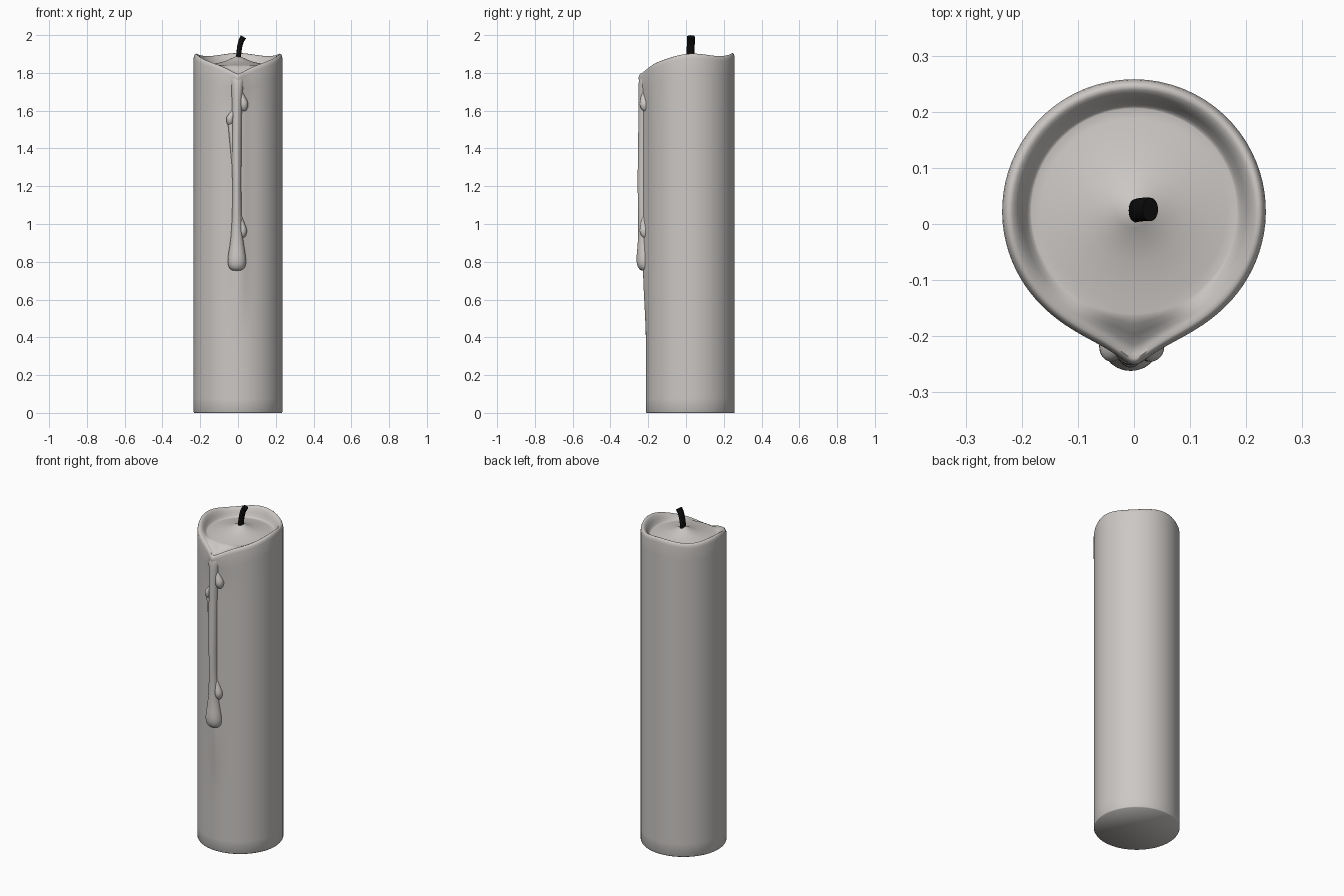
import bpy, bmesh, math

if "Cube" in bpy.data.objects:
    bpy.data.objects.remove(bpy.data.objects["Cube"])

CY, R = 0.023, 0.235          # body centre in y, body radius


def material(name, col):
    m = bpy.data.materials.new(name)
    m.diffuse_color = (*col, 1)
    m.use_nodes = True
    m.node_tree.nodes["Principled BSDF"].inputs["Base Color"].default_value = m.diffuse_color
    return m


wax = material("warm grey wax", (0.60, 0.575, 0.555))
black = material("black wick", (0.004, 0.004, 0.004))


def loft(name, rings, mat, subsurf=0):
    """Skin closed rings of points and cap both ends."""
    bm = bmesh.new()
    vs = [[bm.verts.new(p) for p in ring] for ring in rings]
    n = len(vs[0])
    for a, b in zip(vs, vs[1:]):
        for i in range(n):
            j = (i + 1) % n
            bm.faces.new((a[i], a[j], b[j], b[i]))
    bm.faces.new(vs[0][::-1])
    bm.faces.new(vs[-1])
    bmesh.ops.recalc_face_normals(bm, faces=bm.faces)
    me = bpy.data.meshes.new(name)
    bm.to_mesh(me)
    bm.free()
    me.shade_smooth()
    me.set_sharp_from_angle(angle=math.radians(60))
    me.materials.append(mat)
    ob = bpy.data.objects.new(name, me)
    bpy.context.collection.objects.link(ob)
    if subsurf:
        mod = ob.modifiers.new("smooth", 'SUBSURF')
        mod.levels = mod.render_levels = subsurf
    return ob


def tube(name, path, mat, sides=12, subsurf=1, tilt=0):
    """Upright tube through (x, y, z, rx, ry) stations."""
    rings = []
    for k, (x, y, z, rx, ry) in enumerate(path):
        t = tilt * k / (len(path) - 1)
        ring = []
        for i in range(sides):
            a = math.tau * i / sides
            ring.append((x + rx * math.cos(a), y + ry * math.sin(a),
                         z - t * rx * math.cos(a)))
        rings.append(ring)
    return loft(name, rings, mat, subsurf)


# Candle body: angle phi is measured from the front, denser near the spout
N = 96
phis = []
for i in range(N):
    t = -1 + 2 * i / N
    phis.append(math.copysign(math.pi * abs(t) ** 1.5, t))


def crest(p):
    p = abs(p)
    return 1.897 + 0.008 * math.cos(4 * p) - 0.11 * math.exp(-(p / 0.6) ** 1.3)


def smooth(a, b, x):
    x = min(1, max(0, (x - a) / (b - a)))
    return x * x * (3 - 2 * x)


def outer(p, z):
    lip = 0.05 * math.exp(-math.sqrt(p * p + 0.0016) / 0.17) * smooth(1.6, 1.78, z)
    swell = 0.016 * math.exp(-(p / 0.2) ** 2) * smooth(0.35, 0.8, z)
    return R + max(lip, swell)


def ring(fn):
    pts = []
    for p in phis:
        r, z = fn(p)
        pts.append((r * math.sin(p), CY - r * math.cos(p), z))
    return pts


rings = [ring(lambda p: (R - 0.003, 0)), ring(lambda p: (R, 0.005))]
for k in range(1, 25):
    f = k / 24
    rings.append(ring(lambda p: (outer(p, f * (crest(p) - 0.025)),
                                 f * (crest(p) - 0.025))))
# rolled rim
for inset, drop in ((0.002, 0.013), (0.006, 0.004), (0.012, 0), (0.019, 0.003)):
    rings.append(ring(lambda p: (outer(p, 1.78) - inset, crest(p) - drop)))
# slope from the rim to the pool
FLOOR, RF = 1.84, 0.183
for f in (0.25, 0.5, 0.75, 0.92):
    s = f * f * (3 - 2 * f)
    rings.append(ring(lambda p: (
        (outer(p, 1.78) - 0.019) * (1 - f) + RF * f,
        (crest(p) - 0.003) * (1 - s) + FLOOR * s)))
# pool floor rising to the wick
for r, z in ((RF, FLOOR), (0.165, 1.842), (0.13, 1.848), (0.09, 1.856),
             (0.055, 1.867), (0.03, 1.879), (0.012, 1.888)):
    rings.append(ring(lambda p: (r, z)))
loft("candle_body", rings, wax)

# Main wax drip running down the front
tube("main_drip", [
    (0, -0.205, 1.795, 0.03, 0.03), (-0.002, -0.212, 1.77, 0.042, 0.04),
    (-0.004, -0.218, 1.72, 0.031, 0.036), (-0.006, -0.22, 1.6, 0.027, 0.033),
    (-0.008, -0.222, 1.4, 0.027, 0.033), (-0.006, -0.225, 1.2, 0.024, 0.034),
    (-0.006, -0.222, 1.05, 0.025, 0.032), (-0.006, -0.22, 0.92, 0.033, 0.034),
    (-0.006, -0.22, 0.85, 0.046, 0.042), (-0.006, -0.22, 0.80, 0.053, 0.046),
    (-0.006, -0.219, 0.768, 0.046, 0.038), (-0.006, -0.217, 0.75, 0.024, 0.02)],
    wax)


# Small side drops: x and z of the fat end, and the trail height above it
def drop(name, x, z, trail, r):
    tube(name, [
        (x * 0.35, -0.212, z + trail, r * 0.5, 0.015),
        (x * 0.6, -0.216, z + trail * 0.55, r * 0.65, 0.022),
        (x * 0.95, -0.218, z + 0.02, r, 0.028),
        (x, -0.218, z, r * 1.08, 0.03),
        (x, -0.217, z - 0.022, r * 0.8, 0.022),
        (x, -0.215, z - 0.034, r * 0.35, 0.01)], wax)


drop("drop_upper_right", 0.031, 1.63, 0.09, 0.024)
drop("drop_lower_right", 0.027, 0.96, 0.10, 0.021)
drop("drop_upper_left", -0.042, 1.552, 0.07, 0.021)
# trail below the left drop, merging into the main drip
tube("left_trail", [
    (-0.04, -0.216, 1.56, 0.018, 0.025), (-0.034, -0.216, 1.48, 0.015, 0.022),
    (-0.025, -0.216, 1.36, 0.013, 0.02), (-0.015, -0.216, 1.22, 0.01, 0.018)], wax)

# Wick, oval in section and curling to the right
tube("wick", [
    (0.003, 0.024, 1.87, 0.013, 0.021), (0.004, 0.024, 1.905, 0.013, 0.021),
    (0.009, 0.025, 1.94, 0.013, 0.021), (0.017, 0.026, 1.97, 0.013, 0.021),
    (0.029, 0.026, 1.991, 0.014, 0.021)], black, 16, 0, 0.6)
